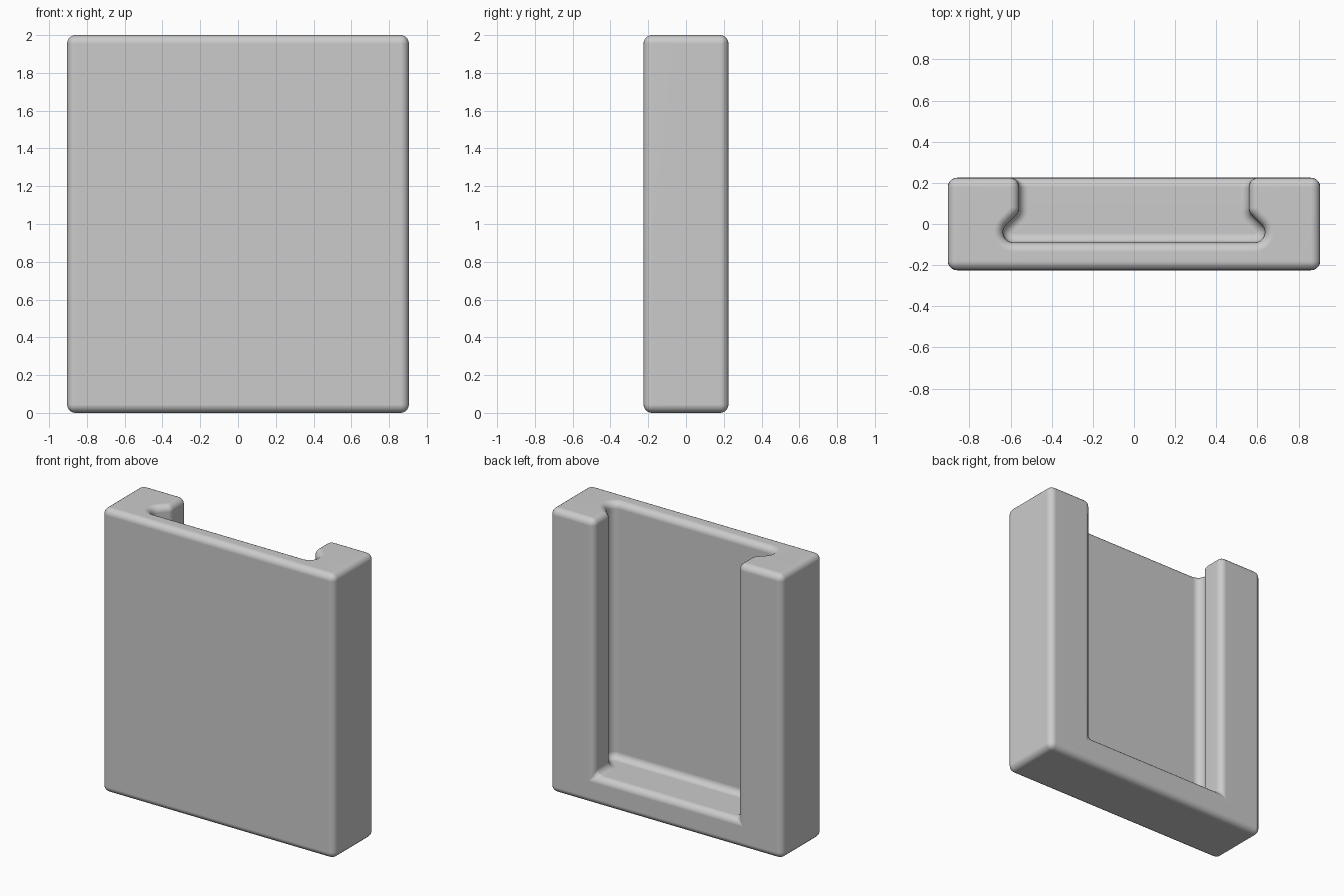
import bpy
import bmesh
from math import sin, tan
from mathutils import Vector

cube = bpy.data.objects.get("Cube")
if cube:
    bpy.data.objects.remove(cube, do_unlink=True)

WIDTH, DEPTH, HEIGHT = 1.81, 0.45, 2.0
SLOT_FLOOR = 0.2      # height of the closed lower end of the slot
ROUND = 0.045         # rounding of the outer and rim edges
CORNER = 0.05         # rounding of the slot profile


def fillet(prev, point, nxt, steps):
    """Arc that replaces one corner of the slot profile."""
    a, b = (prev - point).normalized(), (nxt - point).normalized()
    half = a.angle(b) / 2
    centre = point + (a + b).normalized() * CORNER / sin(half)
    start = (point + a * CORNER / tan(half) - centre).normalized()
    end = (point + b * CORNER / tan(half) - centre).normalized()
    return [centre + start.slerp(end, i / steps) * CORNER for i in range(steps + 1)]


# Dovetail slot profile in plan, from the left mouth round to the right mouth
w, d = WIDTH / 2, DEPTH / 2
mouth = Vector((0.558, d, 0))
neck = Vector((0.558, 0.059, 0))
undercut = Vector((0.707, -0.09, 0))
middle = Vector((0, -0.09, 0))
side = [mouth] + fillet(mouth, neck, undercut, 4) + fillet(neck, undercut, middle, 8)
profile = side + [Vector((-p.x, p.y, 0)) for p in reversed(side)]

bm = bmesh.new()


def ring(points, z):
    """Vertices of a plan outline at one height."""
    return [bm.verts.new((p.x, p.y, z)) for p in points]


# Block corners: back left, front left, front right, back right
corners = [Vector((x, y, 0)) for x, y in ((w, d), (w, -d), (-w, -d), (-w, d))]
base, top = ring(corners, 0), ring(corners, HEIGHT)
slot_low, slot_top = ring(profile, SLOT_FLOOR), ring(profile, HEIGHT)

# Underside, sides and front
bm.faces.new(base)
for i in range(3):
    bm.faces.new((base[i], base[i + 1], top[i + 1], top[i]))

# Slot floor and walls, then the U-shaped top and back
bm.faces.new(slot_low)
for i in range(len(profile) - 1):
    bm.faces.new((slot_low[i], slot_low[i + 1], slot_top[i + 1], slot_top[i]))
bm.faces.new(top + slot_top[::-1])
bm.faces.new((base[0], base[3], top[3], slot_top[-1],
              slot_low[-1], slot_low[0], slot_top[0], top[0]))
bmesh.ops.recalc_face_normals(bm, faces=bm.faces[:])

# Soft rounding on every edge that is not part of a slot curve
sharp = [e for e in bm.edges if e.calc_face_angle() > 0.6]
bmesh.ops.bevel(bm, geom=sharp, offset=ROUND, offset_type='OFFSET', segments=5,
                profile=0.5, affect='EDGES', clamp_overlap=False,
                loop_slide=True, material=-1)
bmesh.ops.recalc_face_normals(bm, faces=bm.faces[:])
for face in bm.faces:
    face.smooth = True

mesh = bpy.data.meshes.new("slotted_holder")
bm.to_mesh(mesh)
bm.free()
mesh.validate()
holder = bpy.data.objects.new("slotted_holder", mesh)
bpy.context.scene.collection.objects.link(holder)

# Keep the large faces flat between the rounded edges
holder.modifiers.new("flat_shading", 'WEIGHTED_NORMAL')

# Plain grey plastic
grey = bpy.data.materials.new("mid_grey")
grey.use_nodes = True
colour = (0.6, 0.6, 0.6, 1)
grey.diffuse_color = colour
grey.node_tree.nodes["Principled BSDF"].inputs["Base Color"].default_value = colour
mesh.materials.append(grey)
